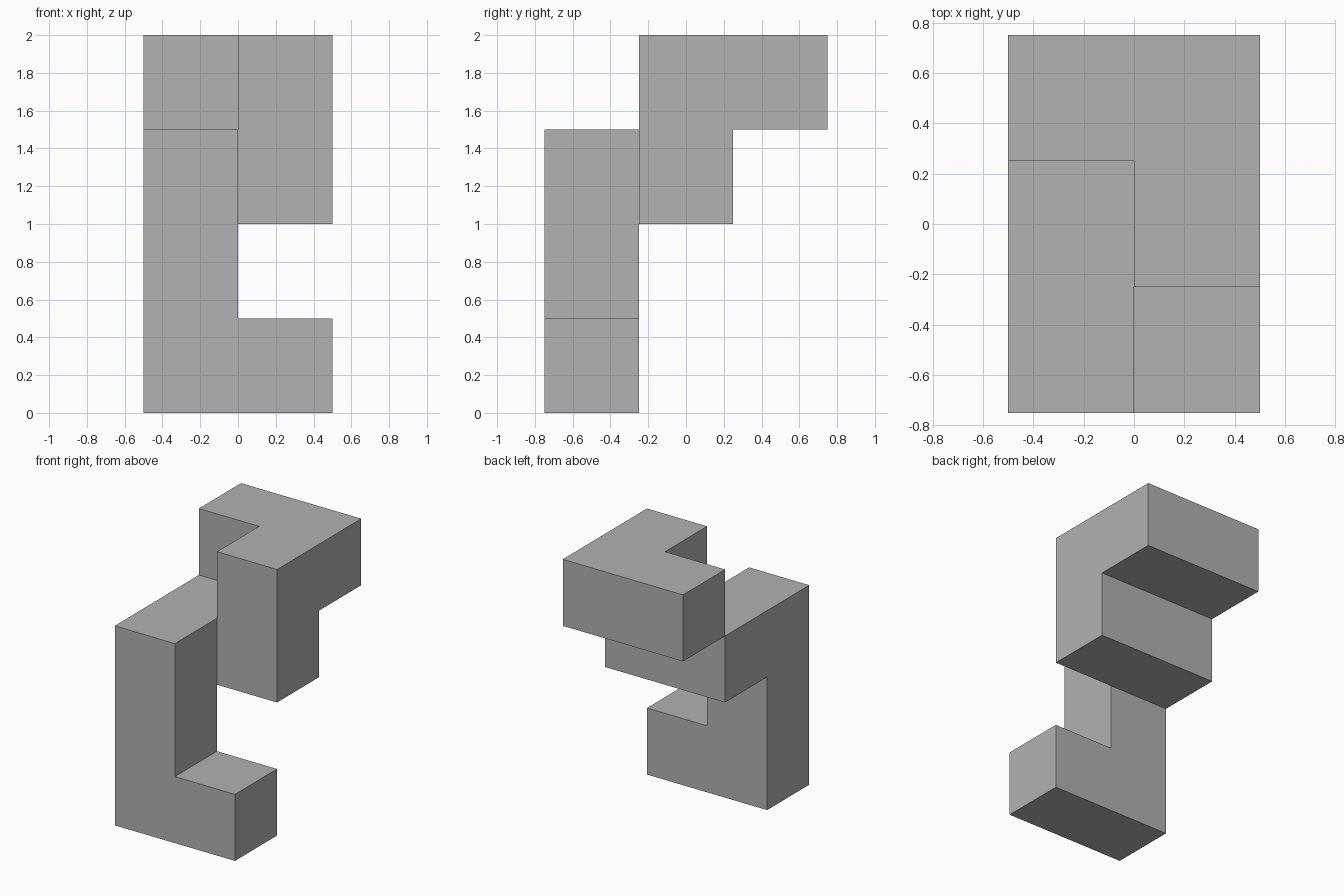
import bpy
import bmesh
from mathutils import Vector

cube = bpy.data.objects.get("Cube")
if cube:
    bpy.data.objects.remove(cube, do_unlink=True)

UNIT = 0.5
ORIGIN = Vector((-0.5, -0.75, 0))

# Single grey material
grey = bpy.data.materials.new("grey")
grey.use_nodes = True
colour = (0.445, 0.445, 0.445, 1)
grey.diffuse_color = colour
grey.node_tree.nodes["Principled BSDF"].inputs["Base Color"].default_value = colour

# Unit blocks (x, y, z) along the winding bar
foot_and_column = [(1, 0, 0), (0, 0, 0), (0, 0, 1), (0, 0, 2)]
bridge = [(0, 1, 2), (1, 1, 2)]
top_hook = [(1, 1, 3), (1, 2, 3), (0, 2, 3)]
blocks = set(foot_and_column + bridge + top_hook)


def add_outer_faces(bm, block):
    """Add the sides of a block that no neighbouring block covers."""
    centre = ORIGIN + (Vector(block) + Vector((0.5, 0.5, 0.5))) * UNIT
    for axis in range(3):
        for sign in (-1, 1):
            neighbour = list(block)
            neighbour[axis] += sign
            if tuple(neighbour) in blocks:
                continue
            normal, u = Vector(), Vector()
            normal[axis] = sign
            u[(axis + 1) % 3] = 1
            v = normal.cross(u)
            corners = (-u - v, u - v, u + v, v - u)
            bm.faces.new([bm.verts.new(centre + (normal + c) * UNIT / 2)
                          for c in corners])


# Winding bar: one outer skin with flat areas merged
bm = bmesh.new()
for block in sorted(blocks):
    add_outer_faces(bm, block)
bmesh.ops.remove_doubles(bm, verts=bm.verts, dist=0.001)
bmesh.ops.dissolve_limit(bm, angle_limit=0.01, verts=bm.verts, edges=bm.edges)

mesh = bpy.data.meshes.new("winding_block_bar")
bm.to_mesh(mesh)
bm.free()
mesh.materials.append(grey)
bar = bpy.data.objects.new("winding_block_bar", mesh)
bpy.context.collection.objects.link(bar)
